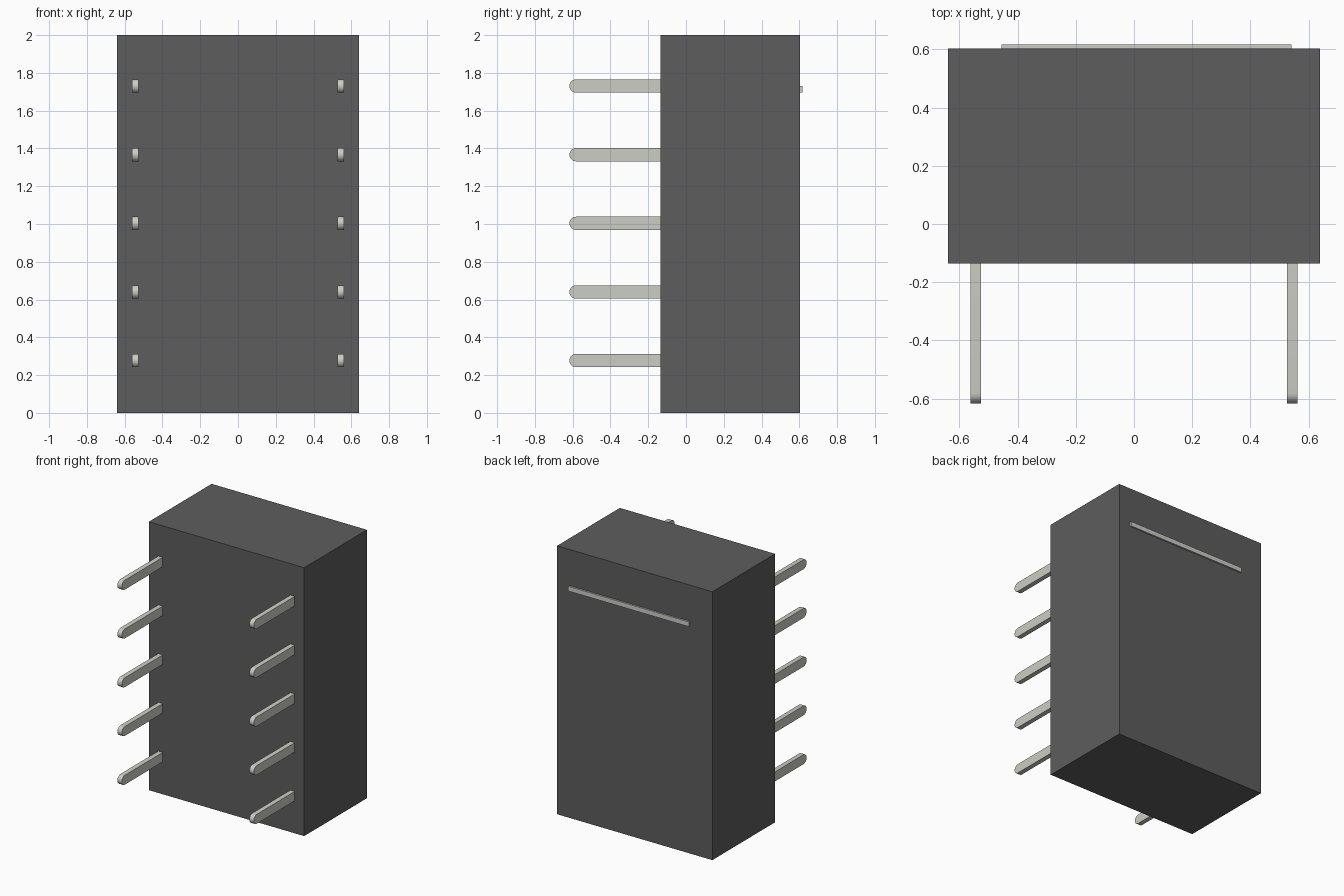
import bpy, bmesh, math

if "Cube" in bpy.data.objects:
    bpy.data.objects.remove(bpy.data.objects["Cube"])


def material(name, color):
    m = bpy.data.materials.new(name)
    m.diffuse_color = (*color, 1)
    m.use_nodes = True
    m.node_tree.nodes["Principled BSDF"].inputs["Base Color"].default_value = m.diffuse_color
    return m


dark = material("dark_plastic", (0.11, 0.11, 0.11))
metal = material("light_metal", (0.61, 0.61, 0.57))


def box(name, lo, hi, mat):
    bpy.ops.mesh.primitive_cube_add(size=1, location=[(a + b) / 2 for a, b in zip(lo, hi)])
    ob = bpy.context.object
    ob.name = name
    ob.scale = [b - a for a, b in zip(lo, hi)]
    bpy.ops.object.transform_apply(location=False, rotation=False, scale=True)
    ob.data.materials.append(mat)
    return ob


def pin(name, x, z, r=0.035, width=0.036, tip=-0.617, root=-0.13):
    # Side profile with a half-round tip, extruded across x
    n = 12
    profile = [(root, r)]
    for i in range(n + 1):
        a = math.pi / 2 + math.pi * i / n
        profile.append((tip + r + r * math.cos(a), r * math.sin(a)))
    profile.append((root, -r))
    bm = bmesh.new()
    face = bm.faces.new([bm.verts.new((-width / 2, y, h)) for y, h in profile])
    ext = bmesh.ops.extrude_face_region(bm, geom=[face])
    moved = [v for v in ext["geom"] if isinstance(v, bmesh.types.BMVert)]
    bmesh.ops.translate(bm, vec=(width, 0, 0), verts=moved)
    bmesh.ops.recalc_face_normals(bm, faces=bm.faces)
    mesh = bpy.data.meshes.new(name)
    bm.to_mesh(mesh)
    bm.free()
    mesh.materials.append(metal)
    ob = bpy.data.objects.new(name, mesh)
    ob.location = (x, 0, z)
    bpy.context.collection.objects.link(ob)
    bpy.ops.object.select_all(action='DESELECT')
    ob.select_set(True)
    bpy.context.view_layer.objects.active = ob
    bpy.ops.object.shade_smooth_by_angle(angle=math.radians(30))


# Housing block
box("housing", (-0.64, -0.135, 0), (0.64, 0.604, 2), dark)

# Raised marker bar on the back
box("marker_bar", (-0.455, 0.60, 1.695), (0.542, 0.617, 1.73), metal)

# Two columns of five pins on the front
for side, x in (("left", -0.544), ("right", 0.544)):
    for i in range(5):
        pin(f"{side}_pin_{i + 1}", x, 0.277 + 0.3633 * i)
